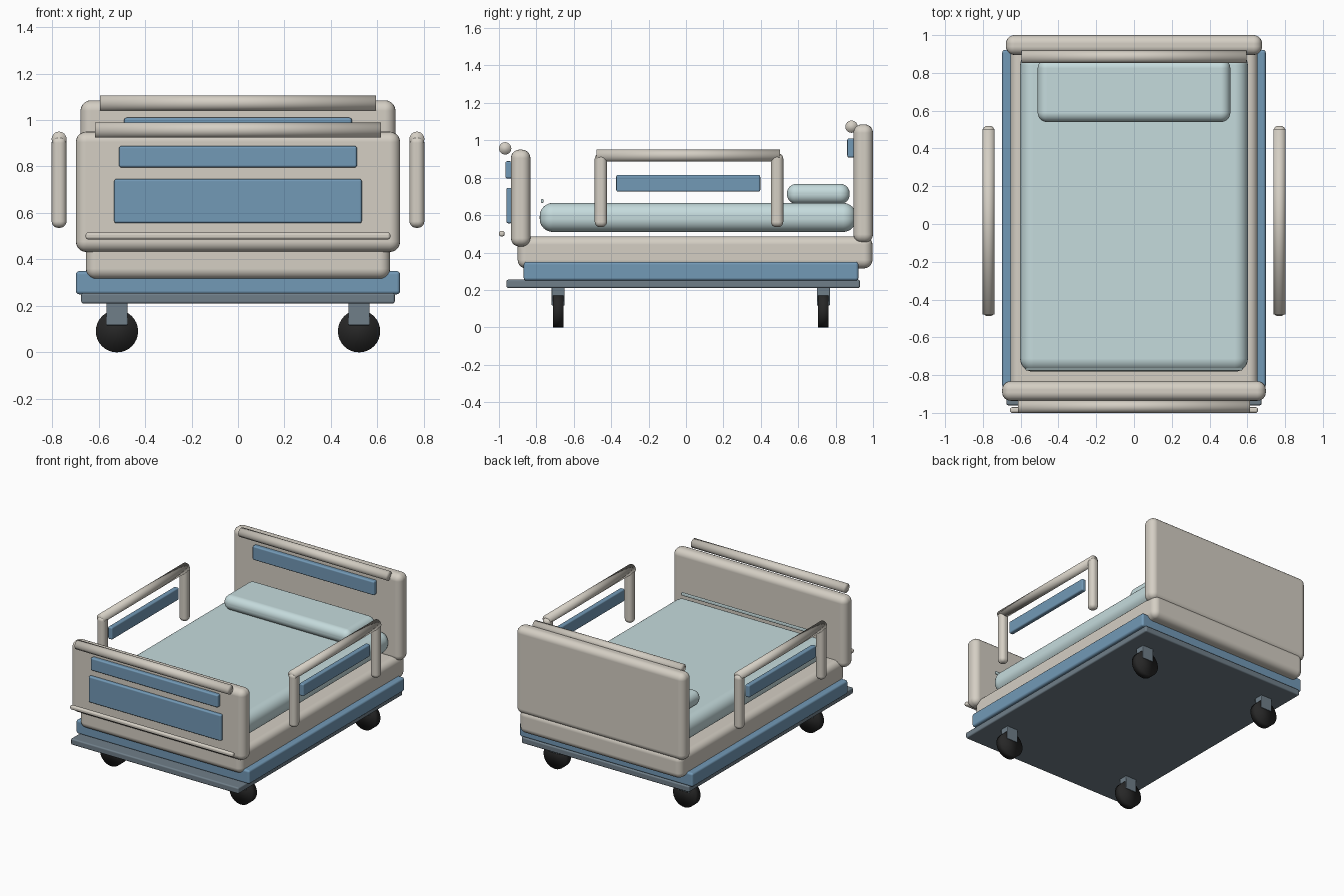
import bpy
from math import pi

default = bpy.data.objects.get("Cube")
if default:
    bpy.data.objects.remove(default, do_unlink=True)


def material(name, rgb):
    m = bpy.data.materials.new(name)
    m.use_nodes = True
    m.diffuse_color = (*rgb, 1)
    m.node_tree.nodes["Principled BSDF"].inputs["Base Color"].default_value = (*rgb, 1)
    return m


cream = material("warm cream", (0.66, 0.62, 0.55))
blue = material("steel blue", (0.17, 0.32, 0.47))
aqua = material("pale aqua", (0.56, 0.71, 0.72))
slate = material("slate grey", (0.16, 0.21, 0.25))
rubber = material("black rubber", (0.02, 0.02, 0.02))


def box(name, mat, xs, ys, zs, bevel, segments=5):
    """Rounded box spanning the given x, y and z ranges."""
    spans = (xs, ys, zs)
    bpy.ops.mesh.primitive_cube_add(size=1, location=[(a + b) / 2 for a, b in spans])
    ob = bpy.context.object
    ob.name = name
    ob.scale = [b - a for a, b in spans]
    bpy.ops.object.transform_apply(location=False, rotation=False, scale=True)
    ob.data.materials.append(mat)
    bpy.ops.object.shade_smooth()
    mod = ob.modifiers.new("rounded edges", "BEVEL")
    mod.width = bevel
    mod.segments = segments
    mod.harden_normals = True
    return ob


def rod(name, mat, centre, radius, length, axis):
    """Smooth cylinder lying along the x or y axis."""
    turn = (0, pi / 2, 0) if axis == "x" else (pi / 2, 0, 0)
    bpy.ops.mesh.primitive_cylinder_add(vertices=32, radius=radius, depth=length,
                                        location=centre, rotation=turn)
    ob = bpy.context.object
    ob.name = name
    ob.data.materials.append(mat)
    bpy.ops.object.shade_smooth()
    return ob


def wide(half):
    return (-half, half)


# Chassis and bed frame
box("base_plate", slate, wide(0.675), (-0.96, 0.93), (0.21, 0.255), 0.01, 3)
box("lower_frame", blue, wide(0.698), (-0.868, 0.922), (0.25, 0.35), 0.015, 3)
box("upper_frame", cream, wide(0.655), (-0.9, 0.997), (0.315, 0.487), 0.045)

# Mattress, its end seam and the pillow
box("mattress", aqua, wide(0.603), (-0.782, 0.91), (0.51, 0.665), 0.07, 8)
box("mattress_seam", aqua, wide(0.575), (-0.775, -0.762), (0.664, 0.687), 0.006, 3)
box("pillow", aqua, wide(0.51), (0.54, 0.875), (0.66, 0.767), 0.05, 8)

# Headboard
box("headboard", cream, wide(0.678), (0.895, 1.0), (0.452, 1.085), 0.045)
box("headboard_panel", blue, wide(0.49), (0.862, 0.9), (0.908, 1.01), 0.01, 3)
rod("headboard_rail", cream, (0, 0.885, 1.073), 0.033, 1.19, "x")

# Footboard
box("footboard", cream, wide(0.698), (-0.936, -0.832), (0.432, 0.95), 0.045)
box("footboard_upper_panel", blue, wide(0.512), (-0.966, -0.93), (0.796, 0.888), 0.01, 3)
box("footboard_lower_panel", blue, wide(0.533), (-0.96, -0.93), (0.556, 0.746), 0.01, 3)
rod("footboard_rail", cream, (0, -0.967, 0.957), 0.033, 1.23, "x")
box("footboard_bumper", cream, wide(0.656), (-1.0, -0.97), (0.486, 0.516), 0.012, 4)

# Side guards and casters, repeated on both sides
for side, sign in (("left", 1), ("right", -1)):
    x = sign * 0.77
    rod(f"{side}_guard_rail", cream, (x, 0.012, 0.918), 0.032, 0.98, "y")
    for end, y in (("front", -0.455), ("rear", 0.487)):
        box(f"{side}_{end}_guard_post", cream, (x - 0.032, x + 0.032),
            (y - 0.033, y + 0.033), (0.536, 0.93), 0.028)
    box(f"{side}_guard_panel", blue, (x - 0.018, x + 0.018),
        (-0.373, 0.397), (0.725, 0.815), 0.01, 3)
    for end, y in (("front", -0.684), ("rear", 0.735)):
        cx = sign * 0.521
        rod(f"{side}_{end}_wheel", rubber, (cx, y, 0.091), 0.091, 0.056, "y")
        box(f"{side}_{end}_caster_bracket", slate, (cx - 0.046, cx + 0.046),
            (y - 0.035, y + 0.035), (0.116, 0.215), 0.006, 2)
